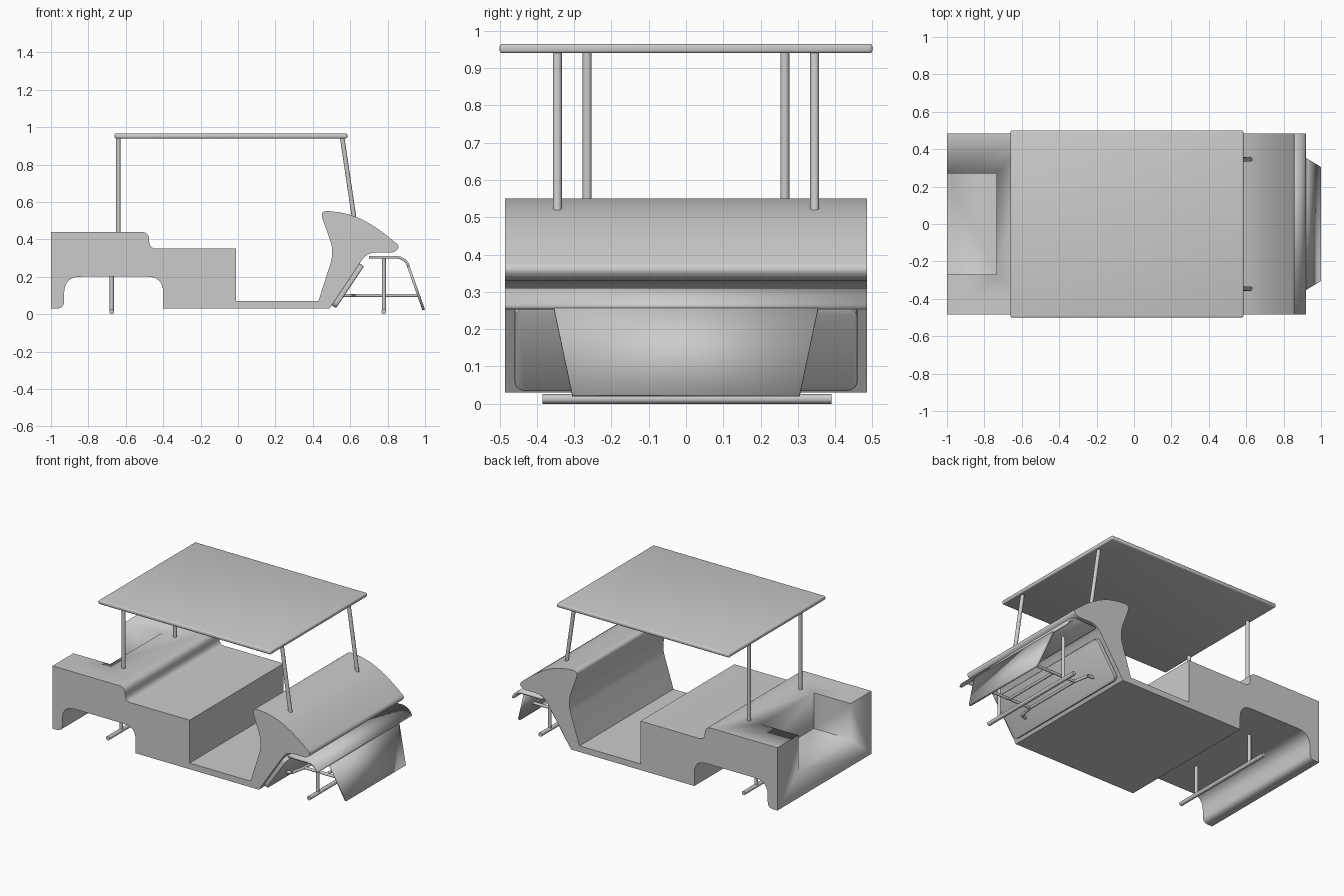
import bpy, bmesh, math
from mathutils import Vector

cube = bpy.data.objects.get("Cube")
if cube:
    bpy.data.objects.remove(cube, do_unlink=True)

grey = bpy.data.materials.new("light_grey")
grey.use_nodes = True
grey.diffuse_color = (0.6, 0.6, 0.6, 1)
grey.node_tree.nodes["Principled BSDF"].inputs["Base Color"].default_value = (0.6, 0.6, 0.6, 1)

HALF = 0.485  # half width of the body


def make(name, bm, smooth=True):
    bmesh.ops.recalc_face_normals(bm, faces=bm.faces)
    mesh = bpy.data.meshes.new(name)
    bm.to_mesh(mesh)
    bm.free()
    mesh.materials.append(grey)
    ob = bpy.data.objects.new(name, mesh)
    bpy.context.collection.objects.link(ob)
    bpy.ops.object.select_all(action='DESELECT')
    ob.select_set(True)
    bpy.context.view_layer.objects.active = ob
    if smooth:
        bpy.ops.object.shade_smooth_by_angle(angle=math.radians(35))
    return ob


def apply(ob, kind, **settings):
    mod = ob.modifiers.new(kind.lower(), kind)
    for key, value in settings.items():
        setattr(mod, key, value)
    bpy.context.view_layer.objects.active = ob
    bpy.ops.object.modifier_apply(modifier=mod.name)


def rounded(corners, steps=6):
    """Round each (x, z, radius) corner of a closed profile."""
    out = []
    for i, (x, z, r) in enumerate(corners):
        p = Vector((x, z))
        if r == 0:
            out.append(p)
            continue
        a = Vector(corners[i - 1][:2]) - p
        b = Vector(corners[(i + 1) % len(corners)][:2]) - p
        a, b = p + a.normalized() * r, p + b.normalized() * r
        for k in range(steps + 1):
            t = k / steps
            out.append(a * (1 - t) ** 2 + p * 2 * t * (1 - t) + b * t * t)
    return out


def extrude_profile(name, profile, half):
    bm = bmesh.new()
    face = bm.faces.new([bm.verts.new((p.x, -half, p.y)) for p in profile])
    new = bmesh.ops.extrude_face_region(bm, geom=[face])["geom"]
    verts = [g for g in new if isinstance(g, bmesh.types.BMVert)]
    bmesh.ops.translate(bm, verts=verts, vec=(0, 2 * half, 0))
    return make(name, bm)


def box(name, lo, hi, bevel=0.0):
    bm = bmesh.new()
    bmesh.ops.create_cube(bm, size=1)
    for v in bm.verts:
        v.co = [(l + h) / 2 + c * (h - l) for l, h, c in zip(lo, hi, v.co)]
    if bevel:
        bmesh.ops.bevel(bm, geom=bm.edges[:], offset=bevel, segments=3,
                        profile=0.5, affect='EDGES')
    return make(name, bm)


def rod(name, a, b, radius):
    a, b = Vector(a), Vector(b)
    bm = bmesh.new()
    bmesh.ops.create_cone(bm, cap_ends=True, segments=16, radius1=radius,
                          radius2=radius, depth=(b - a).length)
    turn = (b - a).to_track_quat('Z', 'Y')
    for v in bm.verts:
        v.co = (a + b) / 2 + turn @ v.co
    return make(name, bm)


def sheet(name, stations, thickness):
    """Bent sheet through (x, z, half width) stations."""
    bm = bmesh.new()
    rows = [(bm.verts.new((x, -w, z)), bm.verts.new((x, w, z))) for x, z, w in stations]
    for (a, b), (c, d) in zip(rows, rows[1:]):
        bm.faces.new((a, b, d, c))
    ob = make(name, bm)
    apply(ob, 'SOLIDIFY', thickness=thickness, offset=0)
    return ob


# Body: rear deck, seat base, floor, dashboard and nose in one profile
body = extrude_profile("body", rounded([
    (-1, .03, 0), (-1, .44, 0), (-.475, .44, .045), (-.475, .35, .04),
    (-.01, .35, 0), (-.01, .07, 0), (.43, .07, 0), (.515, .335, .07),
    (.435, .555, .05), (.60, .54, .09), (.74, .465, .07), (.87, .36, .03),
    (.835, .33, .02), (.69, .33, .05), (.49, .03, 0), (-.40, .03, 0),
    (-.40, .20, .085), (-.93, .20, .09), (-.93, .03, .04)]), HALF)

# Cargo recess, open at the top and rear
cutter = box("recess_cutter", (-1.1, -.27, .207), (-.735, .27, .6))
cutter.hide_render = True
apply(body, 'BOOLEAN', object=cutter, operation='DIFFERENCE', solver='EXACT')
bpy.data.objects.remove(cutter, do_unlink=True)

# Roof and its posts
box("roof", (-.66, -.5, .94), (.585, .5, .965), .008)
for side, s in (("right", -1), ("left", 1)):
    rod(f"rear_roof_post_{side}", (-.64, s * .265, .43), (-.64, s * .265, .945), .012)
    rod(f"front_roof_post_{side}", (.623, s * .345, .50), (.557, s * .345, .945), .012)
    rod(f"rear_axle_strut_{side}", (-.675, s * .24, .012), (-.675, s * .24, .21), .011)
    rod(f"front_axle_strut_{side}", (.78, s * .29, .012), (.78, s * .29, .31), .011)
    # Steering frame arms with outward hooks
    rod(f"frame_arm_{side}", (.96, s * .2, .1), (.62, s * .2, .1), .009)
    rod(f"frame_bend_{side}", (.62, s * .2, .1), (.60, s * .3, .1), .009)
    rod(f"frame_hook_{side}", (.60, s * .3, .1), (.55, s * .31, .1), .009)
for x in (.96, .78, .62):
    rod("frame_crossbar", (x, -.2, .1), (x, .2, .1), .009)

# Axles
rod("rear_axle", (-.675, -.38, .013), (-.675, .37, .013), .013)
rod("front_axle", (.78, -.385, .013), (.78, .39, .013), .013)

# Front fender: wide bent top and tapered flap
bend = [(.845 + .068 * math.sin(t), .242 + .062 * math.cos(t), HALF)
        for t in (math.radians(10 * k) for k in range(8))]
sheet("fender_top", [(.70, .304, HALF)] + bend + [(.912, .255, HALF)], .014)
sheet("fender_flap", [(.910, .258, .355), (.993, .022, .305)], .014)

# Rounded panel on the sloping front underside
bm = bmesh.new()
bmesh.ops.create_cube(bm, size=1)
for v in bm.verts:
    v.co = (v.co.x * .028, v.co.y * .92, v.co.z * .27)
corners = [e for e in bm.edges
           if abs(e.verts[0].co.x - e.verts[1].co.x) > .01]
bmesh.ops.bevel(bm, geom=corners, offset=.03, segments=5, profile=.5, affect='EDGES')
rims = [e for f in bm.faces if abs(f.normal.x) > .9 for e in f.edges]
bmesh.ops.bevel(bm, geom=rims, offset=.006, segments=2, profile=.5, affect='EDGES')
panel = make("front_panel", bm)
panel.location = (.587, 0, .152)
panel.rotation_euler.y = math.atan2(.15, .225)
